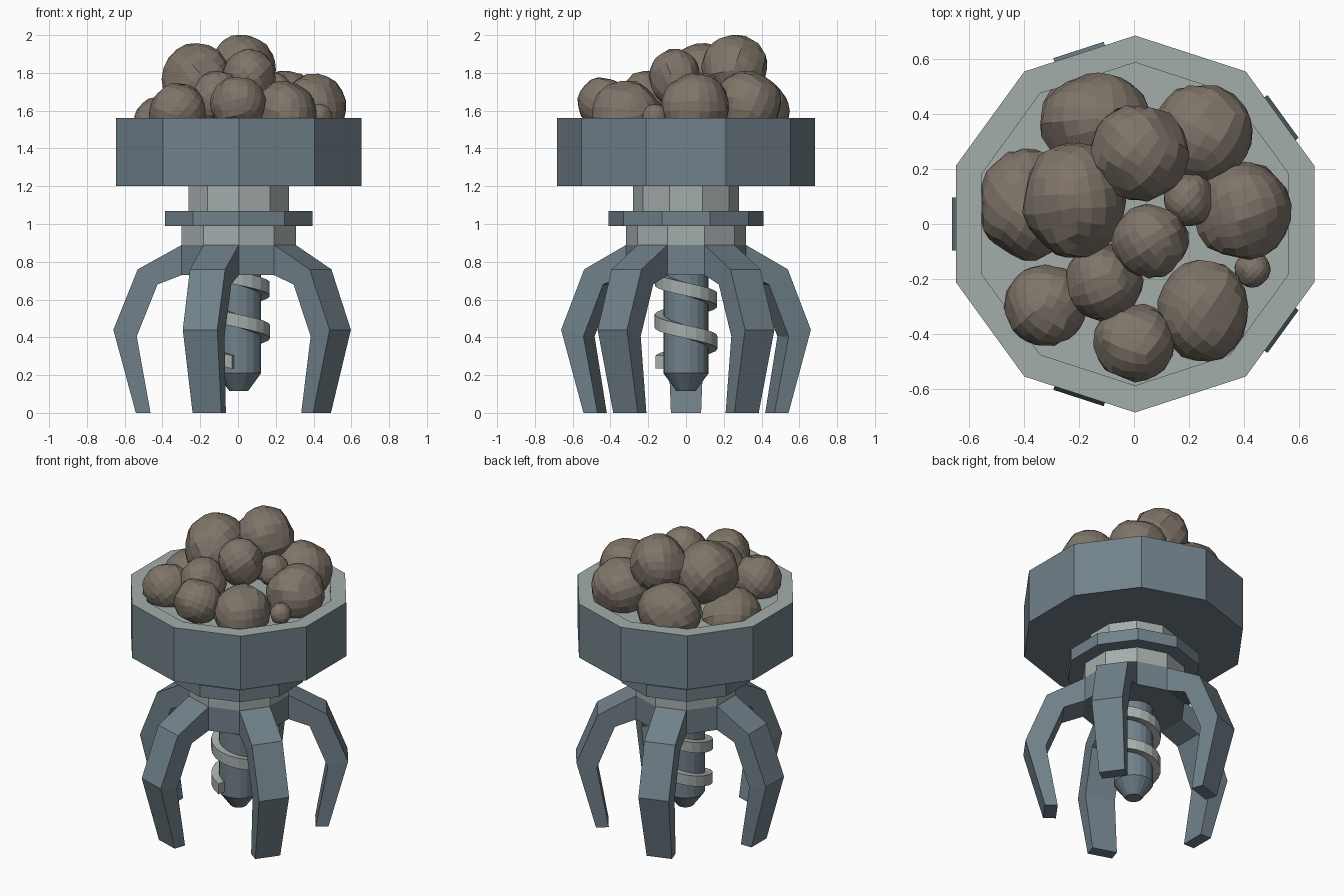
import bpy, bmesh, math, random
from mathutils import Vector, Matrix, Euler

if "Cube" in bpy.data.objects:
    bpy.data.objects.remove(bpy.data.objects["Cube"])

random.seed(4)
CX = 0.004  # small shift so the five-legged layout is centred on its bounds


def material(name, rgb):
    m = bpy.data.materials.new(name)
    m.diffuse_color = (*rgb, 1)
    m.use_nodes = True
    m.node_tree.nodes["Principled BSDF"].inputs["Base Color"].default_value = m.diffuse_color
    return m


STEEL = material("dark_steel", (0.165, 0.22, 0.255))
PALE = material("pale_metal", (0.37, 0.42, 0.41))
ROCK = material("rock", (0.21, 0.175, 0.14))


def finish(name, bm, *mats):
    bmesh.ops.recalc_face_normals(bm, faces=bm.faces)
    me = bpy.data.meshes.new(name)
    bm.to_mesh(me)
    bm.free()
    for m in mats:
        me.materials.append(m)
    ob = bpy.data.objects.new(name, me)
    bpy.context.collection.objects.link(ob)
    return ob


def loft(bm, rings, closed_ends=True):
    """Skin a list of equal-length point rings; returns the face rows."""
    vs = [[bm.verts.new(p) for p in r] for r in rings]
    rows = []
    for a, b in zip(vs, vs[1:]):
        n = len(a)
        rows.append([bm.faces.new((a[i], a[(i + 1) % n], b[(i + 1) % n], b[i])) for i in range(n)])
    if closed_ends:
        rows.append([bm.faces.new(vs[0]), bm.faces.new(vs[-1])])
    return rows


def ring(r, z, sides=10):
    return [(CX + r * math.cos(math.pi / 2 + 2 * math.pi * i / sides),
             r * math.sin(math.pi / 2 + 2 * math.pi * i / sides), z) for i in range(sides)]


def turned(name, profile, mat, sides=10):
    bm = bmesh.new()
    loft(bm, [ring(r, z, sides) for r, z in profile])
    return finish(name, bm, mat)


# Ore bowl: dark outside, pale rim and inside
bm = bmesh.new()
rows = loft(bm, [ring(0.3, 1.2), ring(0.684, 1.2), ring(0.684, 1.56), ring(0.586, 1.56), ring(0.586, 1.52)])
for f in rows[2] + rows[3] + [rows[4][1]]:
    f.material_index = 1
finish("ore_bowl", bm, STEEL, PALE)

# Neck stack and leg hub
turned("upper_neck", [(0.28, 1.07), (0.28, 1.2)], PALE)
turned("neck_collar", [(0.41, 0.99), (0.41, 1.07)], STEEL)
turned("lower_neck", [(0.318, 0.89), (0.318, 0.99)], PALE)
turned("leg_hub", [(0.318, 0.73), (0.318, 0.89)], STEEL)

# Five bent claw legs: (outer r, outer z, inner r, inner z, half width)
LEG = [(0.30, 0.89, 0.30, 0.73, 0.098), (0.535, 0.76, 0.43, 0.68, 0.098),
       (0.664, 0.44, 0.54, 0.405, 0.096), (0.545, 0, 0.467, 0, 0.08)]
for k in range(5):
    rot = Matrix.Translation((CX, 0, 0)) @ Matrix.Rotation(math.pi + k * math.tau / 5, 4, 'Z')
    bm = bmesh.new()
    loft(bm, [[rot @ Vector(p) for p in ((ro, -w, zo), (ro, w, zo), (ri, w, zi), (ri, -w, zi))]
              for ro, zo, ri, zi, w in LEG])
    finish(f"claw_leg_{k + 1}", bm, STEEL)

# Drill core with blunt tip
turned("drill_core", [(0.05, 0.115), (0.12, 0.21), (0.12, 0.75)], STEEL, 18)

# Drill thread: left-handed helix of rectangular section
bm = bmesh.new()
sections = []
N = 40
for i in range(N + 1):
    deg = -120 + (618 + 120) * i / N
    a, z = math.radians(deg), 0.655 - 0.225 * deg / 360
    sections.append([(CX + r * math.cos(a), r * math.sin(a), z + dz)
                     for r, dz in ((0.11, -0.035), (0.166, -0.035), (0.166, 0.035), (0.11, 0.035))])
loft(bm, sections)
finish("drill_thread", bm, PALE)

# Rock pile: (x, y, z, rx, ry, rz)
ROCKS = [(0.02, 0.26, 1.825, .178, .175, .175), (-0.22, 0.085, 1.76, .185, .21, .195),
         (0.06, -0.06, 1.775, .14, .135, .15), (-0.39, 0.07, 1.5, .175, .205, .18),
         (-0.14, 0.37, 1.59, .2, .18, .18), (0.25, 0.325, 1.63, .18, .185, .18),
         (0.395, 0.045, 1.62, .175, .18, .18), (0.25, -0.315, 1.58, .165, .185, .18),
         (0.0, -0.43, 1.64, .145, .142, .14), (-0.32, -0.295, 1.6, .15, .145, .15),
         (-0.11, -0.21, 1.66, .14, .14, .15), (0.2, 0.09, 1.7, .09, .1, .1),
         (0.43, -0.165, 1.57, .065, .065, .065)]
for k, (x, y, z, rx, ry, rz) in enumerate(ROCKS):
    bm = bmesh.new()
    bmesh.ops.create_cube(bm, size=2)
    bmesh.ops.subdivide_edges(bm, edges=bm.edges[:], cuts=4, use_grid_fill=True)
    spin = Euler([random.uniform(0, 6) for _ in range(3)]).to_matrix()
    dents = [Vector([random.gauss(0, 1) for _ in range(3)]).normalized() for _ in range(7)]
    for v in bm.verts:
        d = Vector([math.tan(c * math.pi / 4) for c in v.co]).normalized()
        d = spin @ d
        # flatten a few random sides for a chipped look
        s = 1.02 * random.uniform(0.97, 1.02)
        for n in dents:
            s = min(s, 0.92 / max(d.dot(n), 0.01))
        p = Vector((x + d.x * rx * s, y + d.y * ry * s, z + d.z * rz * s))
        p.z = min(p.z, 2.0)
        p.x = max(-0.552, min(0.572, p.x))
        v.co = p
    finish(f"rock_{k + 1}", bm, ROCK)
